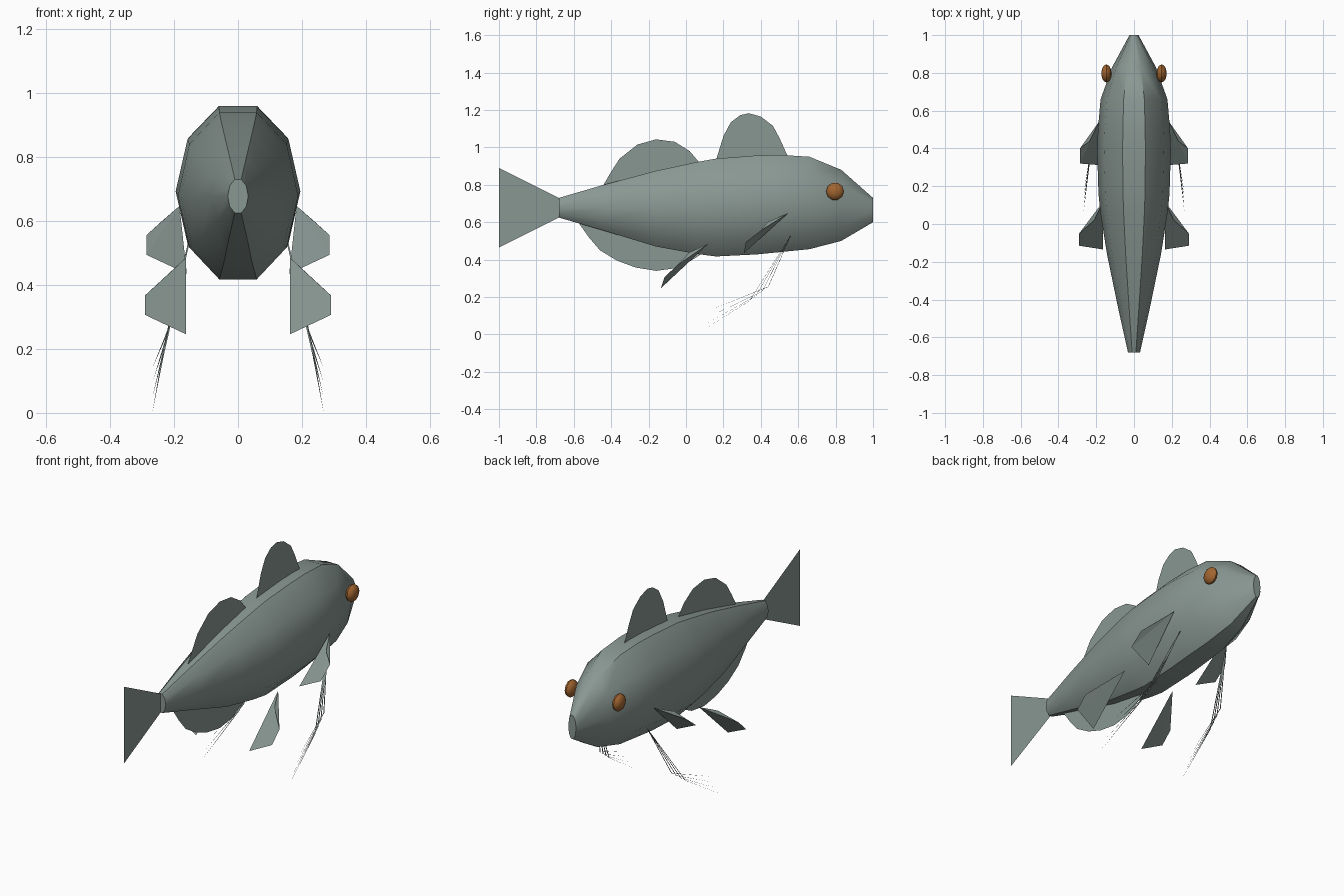
import bpy, bmesh, math
from mathutils import Vector, Matrix

if "Cube" in bpy.data.objects:
    bpy.data.objects.remove(bpy.data.objects["Cube"])


def material(name, color):
    m = bpy.data.materials.new(name)
    m.diffuse_color = (*color, 1)
    m.use_nodes = True
    m.node_tree.nodes["Principled BSDF"].inputs["Base Color"].default_value = m.diffuse_color
    return m


SKIN = material("grey_green", (0.25, 0.31, 0.29))
EYE = material("orange_brown", (0.36, 0.13, 0.03))


def finish(bm, name, mat, smooth=False):
    """Turn a bmesh into a named, coloured object."""
    mesh = bpy.data.meshes.new(name)
    bm.to_mesh(mesh)
    bm.free()
    mesh.materials.append(mat)
    ob = bpy.data.objects.new(name, mesh)
    bpy.context.collection.objects.link(ob)
    if smooth:
        bpy.ops.object.select_all(action='DESELECT')
        ob.select_set(True)
        bpy.context.view_layer.objects.active = ob
        bpy.ops.object.shade_smooth_by_angle(angle=math.radians(45))
    return ob


def flat_fin(name, outline):
    """Thin upright fin on the centre plane, outline given as (y, z)."""
    bm = bmesh.new()
    bm.faces.new([bm.verts.new((0, y, z)) for y, z in outline])
    bmesh.ops.triangulate(bm, faces=bm.faces[:])
    finish(bm, name, SKIN)


def side_fin(name, points, s):
    """Folded paired fin fanned out from its root point."""
    bm = bmesh.new()
    v = [bm.verts.new((s * x, y, z)) for x, y, z in points]
    for i in range(1, len(v) - 1):
        tri = [v[0], v[i], v[i + 1]]
        bm.faces.new(tri if s > 0 else tri[::-1])
    finish(bm, name, SKIN)


# Body: ten-sided rings (y, half width, bottom, top) from tail to nose
RINGS = [
    (-0.68, 0.032, 0.625, 0.73), (-0.44, 0.085, 0.555, 0.80),
    (-0.16, 0.143, 0.47, 0.875), (0.06, 0.178, 0.43, 0.922),
    (0.16, 0.188, 0.417, 0.94), (0.38, 0.195, 0.428, 0.957),
    (0.50, 0.191, 0.44, 0.96), (0.66, 0.177, 0.456, 0.95),
    (0.83, 0.116, 0.50, 0.88), (1.0, 0.024, 0.60, 0.73),
]
SIDES = 10
bm = bmesh.new()
loops = []
for y, w, lo, hi in RINGS:
    rz = (hi - lo) / 2 / math.sin(math.radians(72))
    loops.append([bm.verts.new((w * math.cos(a), y, (hi + lo) / 2 + rz * math.sin(a)))
                  for a in (math.tau * i / SIDES for i in range(SIDES))])
for a, b in zip(loops, loops[1:]):
    for i in range(SIDES):
        j = (i + 1) % SIDES
        bm.faces.new((a[i], a[j], b[j], b[i]))
bm.faces.new(loops[0])
bm.faces.new(loops[-1])
bmesh.ops.recalc_face_normals(bm, faces=bm.faces[:])
finish(bm, "body", SKIN, smooth=True)

# Centre fins
flat_fin("front_dorsal_fin", [
    (0.16, 0.93), (0.20, 1.06), (0.24, 1.135), (0.29, 1.172), (0.335, 1.183),
    (0.40, 1.165), (0.465, 1.115), (0.50, 1.05), (0.545, 0.95)])
flat_fin("rear_dorsal_fin", [
    (-0.45, 0.785), (-0.40, 0.87), (-0.355, 0.94), (-0.26, 1.015), (-0.16, 1.043),
    (-0.06, 1.03), (0.02, 0.98), (0.075, 0.915), (-0.16, 0.86)])
flat_fin("anal_fin", [
    (-0.58, 0.605), (-0.52, 0.52), (-0.46, 0.45), (-0.37, 0.395), (-0.27, 0.358),
    (-0.16, 0.34), (-0.05, 0.355), (0.02, 0.39), (0.09, 0.435), (-0.16, 0.48)])
flat_fin("tail_fin", [
    (-0.68, 0.73), (-1.0, 0.89), (-0.837, 0.775), (-0.775, 0.68),
    (-0.848, 0.583), (-1.0, 0.465), (-0.68, 0.625)])

# Paired parts
PECTORAL = [(0.183, 0.545, 0.647), (0.235, 0.437, 0.602), (0.286, 0.40, 0.556),
            (0.286, 0.32, 0.494), (0.16, 0.31, 0.435)]
PELVIC = [(0.163, 0.12, 0.485), (0.21, 0.02, 0.44), (0.29, -0.05, 0.368),
          (0.29, -0.115, 0.306), (0.163, -0.135, 0.246)]

for side, s in (("right", 1), ("left", -1)):
    side_fin(side + "_pectoral_fin", PECTORAL, s)
    side_fin(side + "_pelvic_fin", PELVIC, s)

    # Lens-shaped eye with its axis across the head
    bm = bmesh.new()
    bmesh.ops.create_uvsphere(
        bm, u_segments=10, v_segments=6, radius=1,
        matrix=Matrix.Translation((s * 0.146, 0.797, 0.765))
        @ Matrix.Diagonal((0.027, 0.048, 0.048, 1))
        @ Matrix.Rotation(math.pi / 2, 4, 'Y'))
    finish(bm, side + "_eye", EYE, smooth=True)

    # Feelers: thin bent strands tapering to a point
    bm = bmesh.new()
    for k in range(4):
        t = k / 3
        path = [Vector((s * 0.155, 0.56, 0.53)),
                Vector((s * (0.235 - 0.015 * t), 0.34 + 0.10 * t, 0.18 + 0.075 * t)),
                Vector((s * 0.268, 0.055 + 0.10 * t, 0.14 * t))]
        rings = []
        for p, r in zip(path[:2], (0.003, 0.003)):
            rings.append([bm.verts.new(p + Vector((r * math.cos(a), r * math.sin(a) * 0.7,
                                                   r * math.sin(a) * 0.7)))
                          for a in (0, math.tau / 3, 2 * math.tau / 3)])
        tip = bm.verts.new(path[2])
        for i in range(3):
            j = (i + 1) % 3
            bm.faces.new((rings[0][i], rings[0][j], rings[1][j], rings[1][i]))
            bm.faces.new((rings[1][i], rings[1][j], tip))
        bm.faces.new(rings[0])
    bmesh.ops.recalc_face_normals(bm, faces=bm.faces[:])
    finish(bm, side + "_feelers", SKIN)
